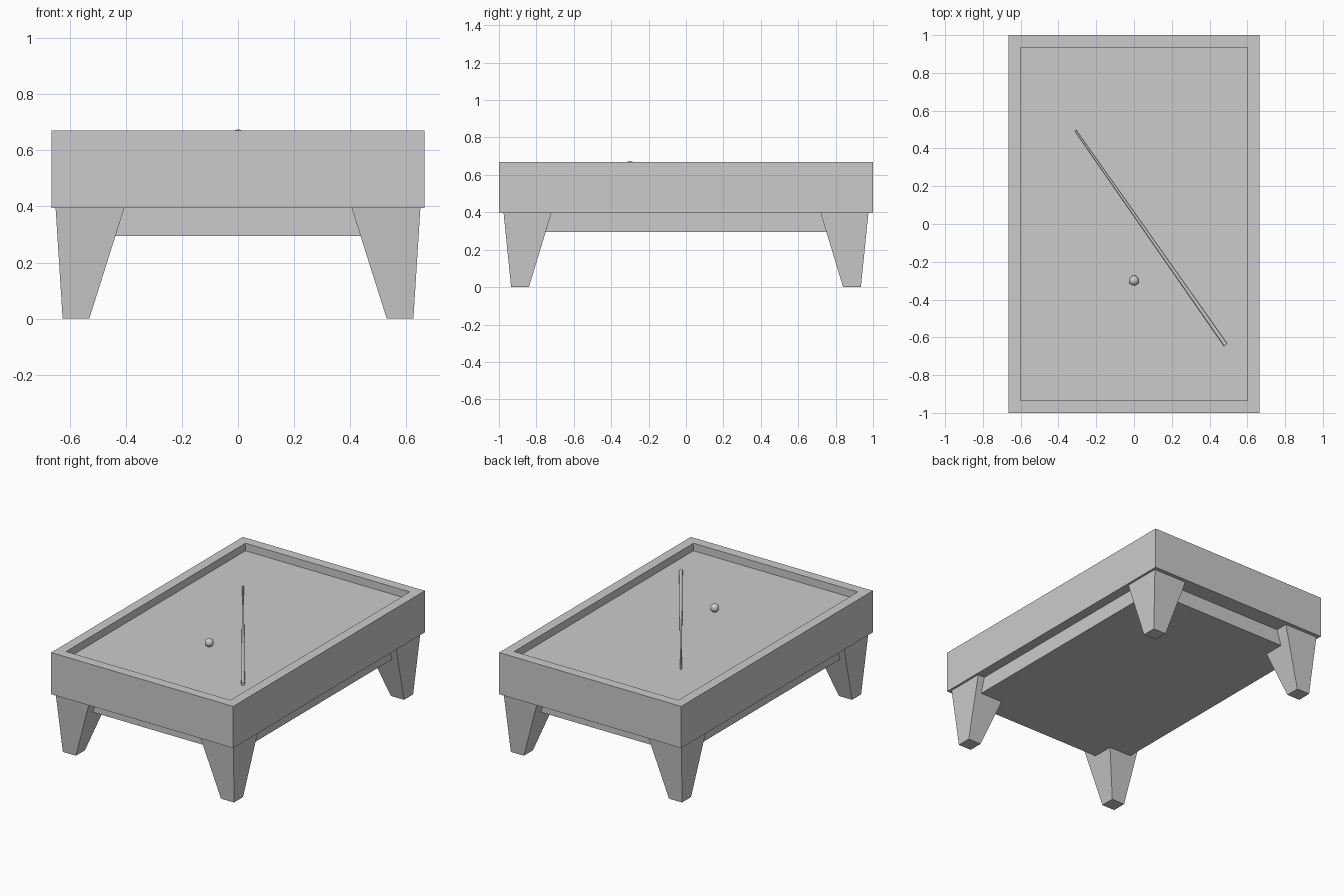
import bpy, bmesh
from mathutils import Vector

if "Cube" in bpy.data.objects:
    bpy.data.objects.remove(bpy.data.objects["Cube"])


def add_object(name, bm):
    bmesh.ops.recalc_face_normals(bm, faces=bm.faces)
    mesh = bpy.data.meshes.new(name)
    bm.to_mesh(mesh)
    bm.free()
    obj = bpy.data.objects.new(name, mesh)
    bpy.context.collection.objects.link(obj)
    return obj


def box(hx, hy, z0, z1):
    bm = bmesh.new()
    bmesh.ops.create_cube(bm, size=1)
    for v in bm.verts:
        v.co = (v.co.x * 2 * hx, v.co.y * 2 * hy, z0 if v.co.z < 0 else z1)
    return bm


BED = 0.62

# Table body: box with the playing surface sunk inside a rim
bm = box(0.665, 1.0, 0.395, 0.67)
top = max(bm.faces, key=lambda f: f.calc_center_median().z)
bmesh.ops.inset_region(bm, faces=[top], thickness=0.091)
inner = bmesh.ops.extrude_face_region(bm, geom=[top])
for v in [g for g in inner["geom"] if isinstance(g, bmesh.types.BMVert)]:
    v.co.z = BED
if top.is_valid:
    bm.faces.remove(top)
add_object("table_body", bm)

# Inset slab under the body
add_object("under_frame", box(0.60, 0.89, 0.295, 0.395))

# Four tapered legs, mirrored to each corner
for sx, side in ((-1, "left"), (1, "right")):
    for sy, end in ((-1, "front"), (1, "back")):
        bm = box(0.5, 0.5, 0, 0.395)
        for v in bm.verts:
            out_x, out_y = v.co.x > 0, v.co.y > 0
            if v.co.z > 0.1:
                x, y = (0.65 if out_x else 0.405), (0.975 if out_y else 0.72)
            else:
                x, y = (0.625 if out_x else 0.53), (0.935 if out_y else 0.84)
            v.co.x, v.co.y = sx * x, sy * y
        add_object(f"{end}_{side}_leg", bm)

# Cue stick: tapered rod lying diagonally on the bed
butt, tip = Vector((0.485, -0.64, BED + 0.012)), Vector((-0.31, 0.495, BED + 0.012))
axis = tip - butt
bpy.ops.mesh.primitive_cone_add(vertices=12, radius1=0.011, radius2=0.005,
                                depth=axis.length, location=(butt + tip) / 2,
                                rotation=axis.to_track_quat('Z', 'Y').to_euler())
bpy.context.object.name = "cue_stick"
bpy.ops.object.shade_smooth_by_angle()

# Cue ball
bpy.ops.mesh.primitive_uv_sphere_add(segments=24, ring_count=12, radius=0.027,
                                     location=(0, -0.3, BED + 0.027))
bpy.context.object.name = "cue_ball"
bpy.ops.object.shade_smooth_by_angle()
